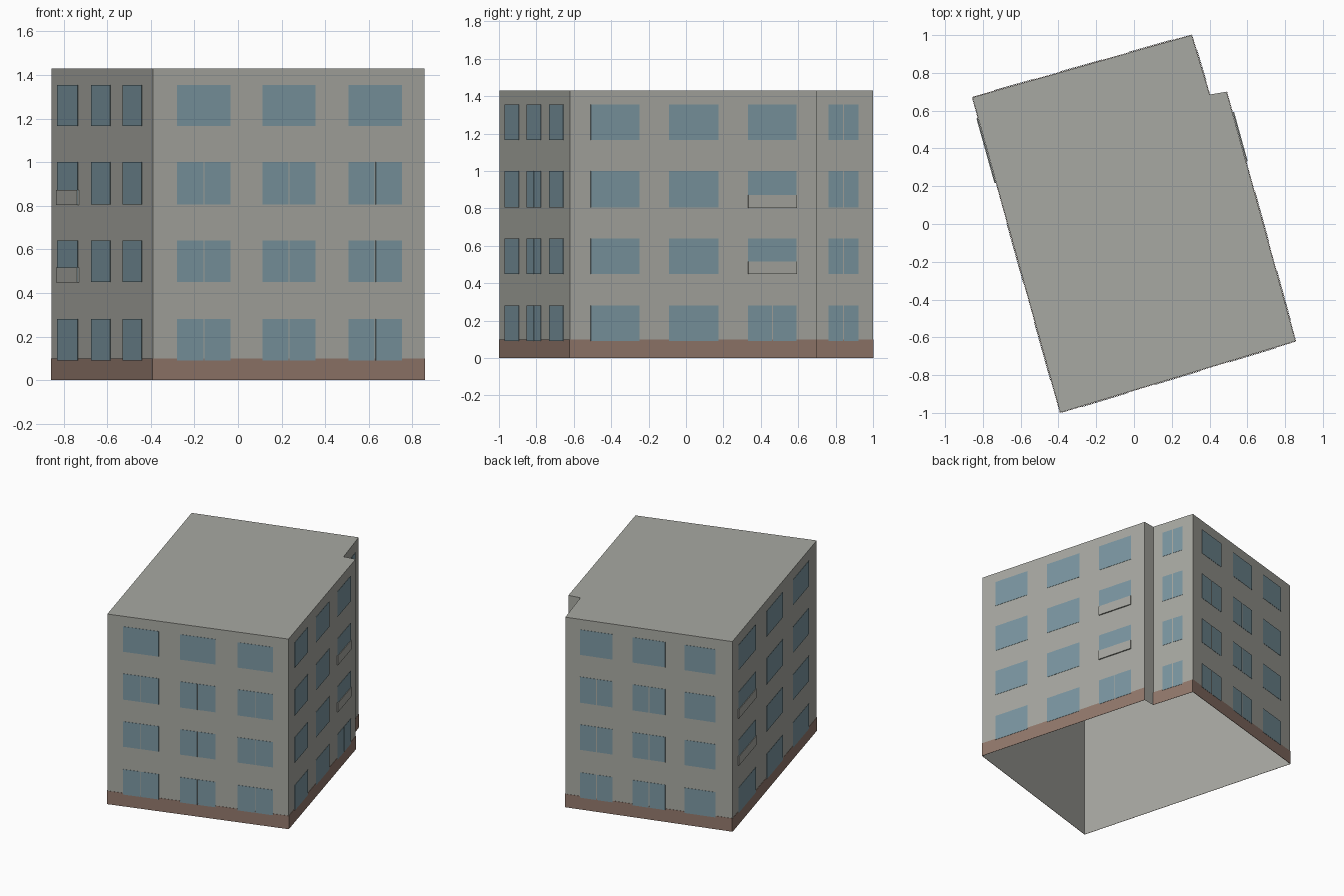
import bpy, bmesh
from mathutils import Vector

cube = bpy.data.objects.get("Cube")
if cube:
    bpy.data.objects.remove(cube, do_unlink=True)


def material(name, rgb):
    m = bpy.data.materials.new(name)
    m.use_nodes = True
    m.diffuse_color = (*rgb, 1)
    m.node_tree.nodes["Principled BSDF"].inputs["Base Color"].default_value = (*rgb, 1)
    return m


wall_grey = material("wall grey", (0.39, 0.395, 0.36))
plinth_brown = material("plinth brown", (0.29, 0.19, 0.15))
glass_blue = material("window blue", (0.20, 0.31, 0.36))

HEIGHT = 1.43
PLINTH = 0.10
FLOORS = [(0.09, 0.28), (0.45, 0.64), (0.805, 1.0), (1.165, 1.355)]

# Footprint corners, counter-clockwise
a, b, c, d, e, f = [Vector(p) for p in (
    (-0.39, -0.998), (0.855, -0.62), (0.49, 0.70),
    (0.40, 0.685), (0.305, 1.0), (-0.855, 0.67))]
footprint = [a, b, c, d, e, f]


def finish(name, bm, mat):
    mesh = bpy.data.meshes.new(name)
    bm.to_mesh(mesh)
    bm.free()
    mesh.materials.append(mat)
    obj = bpy.data.objects.new(name, mesh)
    bpy.context.collection.objects.link(obj)
    return obj


def add_plate(bm, start, end, u0, u1, z0, z1, near, far):
    """Thin box standing just off the wall that runs from start to end."""
    along = end - start
    out = Vector((along.y, -along.x)).normalized()
    base = []
    for u, off in ((u0, near), (u0, far), (u1, far), (u1, near)):
        p = start + along * u + out * off
        base.append(p)
    low = [bm.verts.new((p.x, p.y, z0)) for p in base]
    top = [bm.verts.new((p.x, p.y, z1)) for p in base]
    bm.faces.new(low[::-1])
    bm.faces.new(top)
    for i in range(4):
        j = (i + 1) % 4
        bm.faces.new((low[i], low[j], top[j], top[i]))
    bmesh.ops.recalc_face_normals(bm, faces=bm.faces[:])


# Walls and flat roof, open underneath
bm = bmesh.new()
low = [bm.verts.new((p.x, p.y, 0)) for p in footprint]
top = [bm.verts.new((p.x, p.y, HEIGHT)) for p in footprint]
bm.faces.new(top)
for i in range(len(low)):
    j = (i + 1) % len(low)
    bm.faces.new((low[i], low[j], top[j], top[i]))
finish("walls_and_roof", bm, wall_grey)

# Each facade: ends, window columns, and (floor, column) pairs with split panes
main_floors = range(3)
facades = {
    "front": (a, b, [(0.088, 0.285), (0.402, 0.598), (0.719, 0.916)],
              {(r, k) for r in main_floors for k in range(3)}),
    "left": (b, c, [(0.083, 0.28), (0.40, 0.60), (0.72, 0.917)], {(0, 2)}),
    "recess": (d, e, [(0.24, 0.75)], {(r, 0) for r in range(4)}),
    "back": (e, f, [(0.09, 0.285), (0.405, 0.60), (0.715, 0.90)],
             {(r, k) for r in main_floors for k in range(2)}),
    "right": (f, a, [(0.065, 0.27), (0.40, 0.59), (0.71, 0.90)], set()),
}

for name, (start, end, columns, split) in facades.items():
    # Plinth band
    bm = bmesh.new()
    add_plate(bm, start, end, 0, 1, 0, PLINTH, 0.001, 0.003)
    finish(name + "_plinth", bm, plinth_brown)

    # Window panes
    gap = 0.003 / (end - start).length
    bm = bmesh.new()
    for r, (z0, z1) in enumerate(FLOORS):
        for k, (u0, u1) in enumerate(columns):
            mid = (u0 + u1) / 2
            panes = [(u0, mid - gap), (mid + gap, u1)] if (r, k) in split else [(u0, u1)]
            for p0, p1 in panes:
                add_plate(bm, start, end, p0, p1, z0, z1, 0.004, 0.006)
    finish(name + "_windows", bm, glass_blue)

# Balcony parapets covering the lower part of the middle-floor windows
for name, column in (("left", 2), ("right", 0)):
    start, end, columns, _ = facades[name]
    u0, u1 = columns[column]
    bm = bmesh.new()
    for z0, _ in FLOORS[1:3]:
        add_plate(bm, start, end, u0, u1, z0 - 0.002, z0 + 0.067, 0.001, 0.010)
    finish(name + "_parapets", bm, wall_grey)
